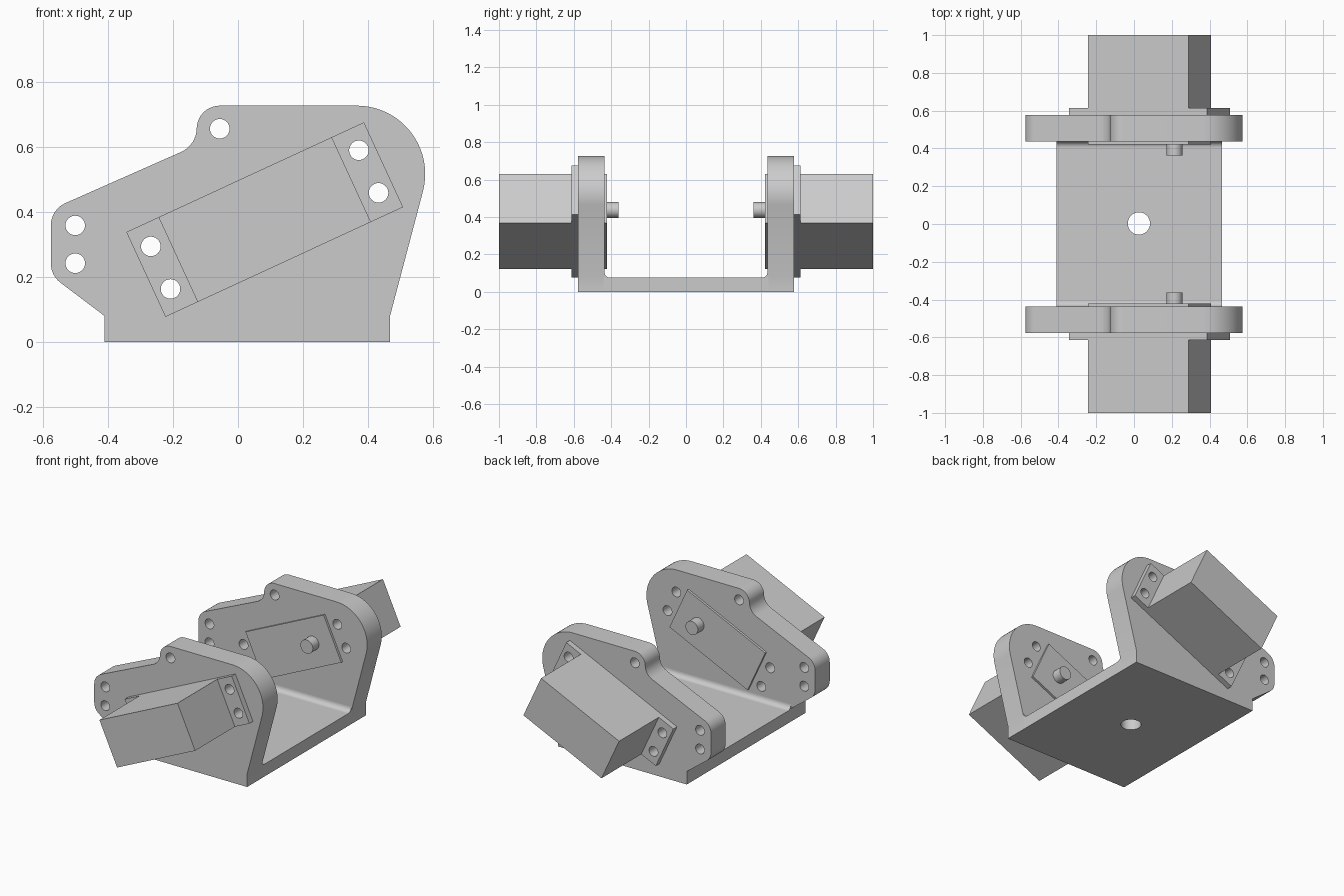
import bpy
from math import sin, cos, radians, pi
from mathutils import Vector

if "Cube" in bpy.data.objects:
    bpy.data.objects.remove(bpy.data.objects["Cube"])


def arc(cx, cy, r, a0, a1, n=10):
    return [(cx + r * cos(radians(a0 + (a1 - a0) * i / n)),
             cy + r * sin(radians(a0 + (a1 - a0) * i / n))) for i in range(n + 1)]


def circle(cx, cy, r, n=32):
    return arc(cx, cy, r, 0, 360, n)[:-1]


def slab(name, loops, lo, hi, rotation=(pi / 2, 0, 0), axis=(0, 1, 0)):
    """Extrude an outline (first loop) with holes (other loops) from lo to hi along axis."""
    lo, hi = min(lo, hi), max(lo, hi)
    curve = bpy.data.curves.new(name, 'CURVE')
    curve.dimensions = '2D'
    curve.fill_mode = 'BOTH'
    curve.extrude = (hi - lo) / 2
    for pts in loops:
        s = curve.splines.new('POLY')
        s.points.add(len(pts) - 1)
        for p, (u, v) in zip(s.points, pts):
            p.co = (u, v, 0, 1)
        s.use_cyclic_u = True
    ob = bpy.data.objects.new(name, curve)
    bpy.context.collection.objects.link(ob)
    ob.rotation_euler = rotation
    ob.location = Vector(axis) * (lo + hi) / 2
    bpy.ops.object.select_all(action='DESELECT')
    ob.select_set(True)
    bpy.context.view_layer.objects.active = ob
    bpy.ops.object.convert(target='MESH')
    ob = bpy.context.view_layer.objects.active
    bpy.ops.object.mode_set(mode='EDIT')
    bpy.ops.mesh.select_all(action='SELECT')
    bpy.ops.mesh.remove_doubles(threshold=0.0001)
    bpy.ops.mesh.normals_make_consistent(inside=False)
    bpy.ops.object.mode_set(mode='OBJECT')
    bpy.ops.object.shade_smooth_by_angle(angle=radians(30))
    return ob


# Servo placement in the x-z plane
CX, CZ, TILT = 0.082, 0.376, radians(24.8)


def tilt(pts):
    return [(CX + u * cos(TILT) - v * sin(TILT), CZ + u * sin(TILT) + v * cos(TILT))
            for u, v in pts]


def tilted_rect(hu, hv):
    return tilt([(-hu, -hv), (hu, -hv), (hu, hv), (-hu, hv)])


X0, X1, T = -0.41, 0.467, 0.076
screw_holes = [circle(*tilt([(u, v)])[0], 0.03)
               for u in (-0.352, 0.352) for v in (-0.072, 0.072)]
plate_holes = [circle(x, z, 0.03) for x, z in ((-0.056, 0.655), (-0.5, 0.358), (-0.5, 0.242))]

# Side plate outline
plate = [(X0, 0), (X1, 0), (X1, 0.08)]
plate += arc(0.365, 0.516, 0.21, -14, 90, 20)
plate += arc(-0.056, 0.655, 0.071, 90, 180)
plate += arc(-0.207, 0.657, 0.08, 0, -65, 8)
plate += arc(-0.5, 0.358, 0.075, 114.5, 180, 8)
plate += arc(-0.5, 0.242, 0.075, 180, 231, 8)
plate += [(X0, 0.08)]

# Base plate with centre hole
slab("base_plate", [[(X0, -0.44), (X1, -0.44), (X1, 0.44), (X0, 0.44)],
                    circle(0.026, 0.003, 0.059)], 0, T, (0, 0, 0), (0, 0, 1))

for label, s in (("front", -1), ("back", 1)):
    # Side plate
    slab(label + "_side_plate", [plate] + plate_holes + screw_holes, s * 0.436, s * 0.578)
    # Rounded inside corner between base and side plate
    r = 0.03
    fillet = [(0.44, T - 0.01), (0.44, T + r)] + arc(0.436 - r, T + r, r, 0, -90, 8) \
        + [(0.436 - r, T - 0.01)]
    slab(label + "_corner_fillet", [[(s * y, z) for y, z in fillet]], X0, X1,
         (pi / 2, 0, pi / 2), (1, 0, 0))
    # Servo: body, mounting flange and output shaft
    slab(label + "_servo_body", [tilted_rect(0.293, 0.1435)], s * 0.422, s * 1.0)
    slab(label + "_servo_flange", [tilted_rect(0.402, 0.1435)] + screw_holes,
         s * 0.576, s * 0.613)
    slab(label + "_servo_shaft", [circle(*tilt([(0.146, 0)])[0], 0.042)], s * 0.362, s * 0.43)
